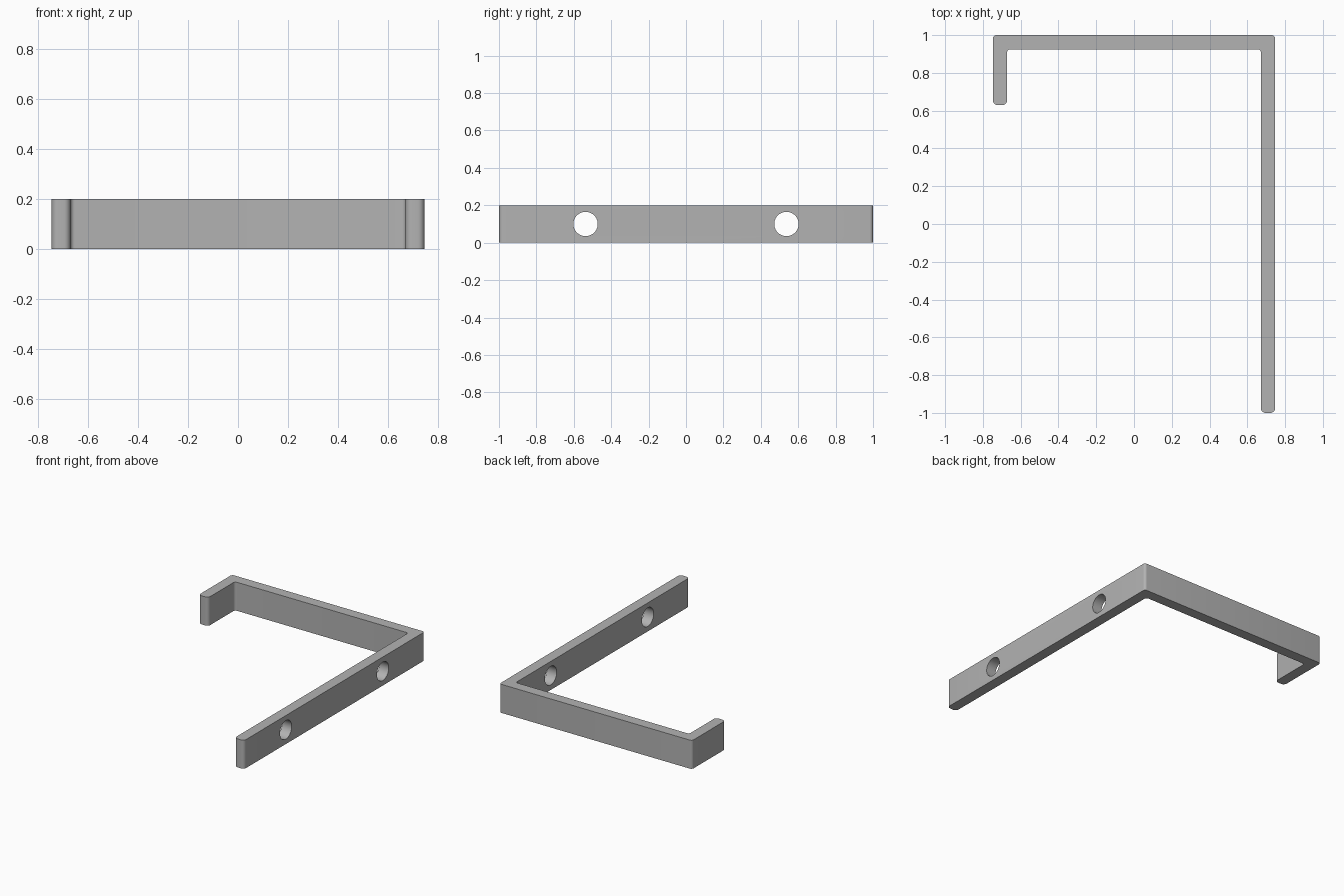
import bpy
import bmesh
import math
from mathutils import Vector

default = bpy.data.objects.get("Cube")
if default:
    bpy.data.objects.remove(default, do_unlink=True)

HALF_W, HALF_L, HEIGHT, THICK = 0.747, 1.0, 0.2, 0.075
LIP_Y = 0.63
HOLE_Y, HOLE_R = 0.537, 0.065

# Plain grey material
grey = bpy.data.materials.new("plain grey")
grey.use_nodes = True
grey.diffuse_color = (0.45, 0.45, 0.45, 1)
grey.node_tree.nodes["Principled BSDF"].inputs["Base Color"].default_value = (0.45, 0.45, 0.45, 1)


def fillet(corners, steps=6):
    """Round each (x, y, radius) right-angle corner of a closed outline."""
    result = []
    for i, (x, y, r) in enumerate(corners):
        p = Vector((x, y))
        a = (Vector(corners[i - 1][:2]) - p).normalized()
        b = (Vector(corners[(i + 1) % len(corners)][:2]) - p).normalized()
        centre = p + (a + b) * r
        for k in range(steps + 1):
            t = math.pi / 2 * k / steps
            result.append(centre - b * r * math.cos(t) - a * r * math.sin(t))
    return result


# Hooked bracket outline: long arm, cross bar and short lip
inner_x, inner_y = HALF_W - THICK, HALF_L - THICK
end, bend = 0.025, 0.018
outline = fillet([
    (inner_x, -HALF_L, end), (HALF_W, -HALF_L, end),
    (HALF_W, HALF_L, bend), (-HALF_W, HALF_L, bend),
    (-HALF_W, LIP_Y, end), (-inner_x, LIP_Y, end),
    (-inner_x, inner_y, bend), (inner_x, inner_y, bend),
])

bm = bmesh.new()
base = bm.faces.new([bm.verts.new((p.x, p.y, 0)) for p in outline])
top = bmesh.ops.extrude_face_region(bm, geom=[base])
bmesh.ops.translate(bm, vec=(0, 0, HEIGHT),
                    verts=[g for g in top["geom"] if isinstance(g, bmesh.types.BMVert)])
bmesh.ops.recalc_face_normals(bm, faces=bm.faces)
mesh = bpy.data.meshes.new("hooked_bracket")
bm.to_mesh(mesh)
bm.free()
bracket = bpy.data.objects.new("hooked_bracket", mesh)
bpy.context.collection.objects.link(bracket)
mesh.materials.append(grey)

# Two screw holes through the long arm
for side in (-1, 1):
    bpy.ops.mesh.primitive_cylinder_add(
        vertices=48, radius=HOLE_R, depth=THICK * 3,
        location=(HALF_W - THICK / 2, side * HOLE_Y, HEIGHT / 2),
        rotation=(0, math.pi / 2, 0))
    cutter = bpy.context.object
    cutter.name = "hole_cutter"
    cutter.hide_render = True
    cutter.data.materials.append(grey)
    bpy.context.view_layer.objects.active = bracket
    cut = bracket.modifiers.new("screw_hole", 'BOOLEAN')
    cut.operation = 'DIFFERENCE'
    cut.solver = 'EXACT'
    cut.object = cutter
    bpy.ops.object.modifier_apply(modifier=cut.name)
    bpy.data.objects.remove(cutter, do_unlink=True)

# Smooth the rounded corners, keep the edges sharp
bpy.ops.object.select_all(action='DESELECT')
bracket.select_set(True)
bpy.context.view_layer.objects.active = bracket
bpy.ops.object.shade_smooth_by_angle(angle=math.radians(30))
